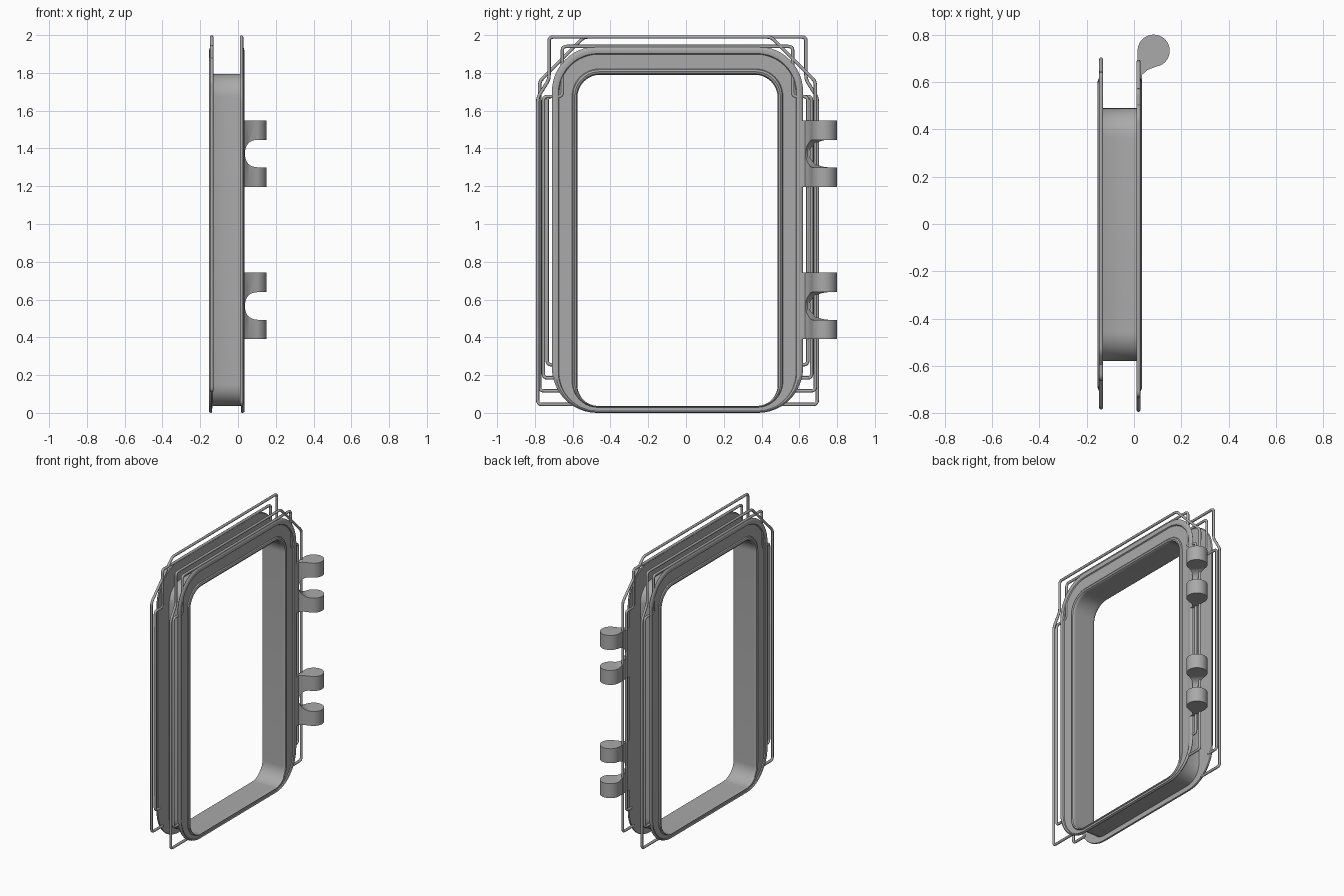
import bpy, bmesh, math
from mathutils import Vector

if "Cube" in bpy.data.objects:
    bpy.data.objects.remove(bpy.data.objects["Cube"])

XM = -0.06   # middle plane of the frame depth
YM = -0.045  # middle of the frame width

steel = bpy.data.materials.new("steel_grey")
steel.diffuse_color = (0.40, 0.40, 0.40, 1)
steel.use_nodes = True
steel.node_tree.nodes["Principled BSDF"].inputs["Base Color"].default_value = steel.diffuse_color


def finish(ob, angle=35):
    bpy.ops.object.select_all(action='DESELECT')
    ob.select_set(True)
    bpy.context.view_layer.objects.active = ob
    if ob.type == 'CURVE':
        bpy.ops.object.convert(target='MESH')
    ob.data.materials.clear()
    ob.data.materials.append(steel)
    bpy.ops.object.shade_smooth_by_angle(angle=math.radians(angle))


def mesh_object(name, bm):
    bmesh.ops.recalc_face_normals(bm, faces=bm.faces)
    me = bpy.data.meshes.new(name)
    bm.to_mesh(me)
    bm.free()
    ob = bpy.data.objects.new(name, me)
    bpy.context.collection.objects.link(ob)
    return ob


def rounded_rect(y0, y1, z0, z1, r_bottom, r_top, n=12):
    pts = []
    corners = [(y1, z0, r_bottom, -90), (y1, z1, r_top, 0),
               (y0, z1, r_top, 90), (y0, z0, r_bottom, 180)]
    for y, z, r, start in corners:
        cy = y - r if y == y1 else y + r
        cz = z - r if z == z1 else z + r
        for i in range(n + 1):
            a = math.radians(start + 90 * i / n)
            pts.append(Vector((0, cy + r * math.cos(a), cz + r * math.sin(a))))
    return pts


# Channel frame: thin web with a beaded flange on each side
inner = rounded_rect(-0.575, 0.485, 0.037, 1.79, 0.11, 0.12)
outer = rounded_rect(-0.71, 0.62, 0.0, 1.94, 0.24, 0.24)
half = [(0, 0.07), (0, 0.08), (0.04, 0.09), (0.11, 0.094), (0.18, 0.09), (0.21, 0.083),
        (0.72, 0.083), (0.75, 0.09), (0.86, 0.094), (0.95, 0.09), (1, 0.083),
        (0.96, 0.077), (0.05, 0.076), (0.03, 0.07)]
section = half + [(t, -h) for t, h in reversed(half)]
bm = bmesh.new()
rings = []
for t, h in section:
    rings.append([bm.verts.new(a.lerp(b, t) + Vector((XM + h, 0, 0)))
                  for a, b in zip(inner, outer)])
count = len(inner)
for i, ring in enumerate(rings):
    nxt = rings[(i + 1) % len(rings)]
    for j in range(count):
        k = (j + 1) % count
        bm.faces.new((ring[j], ring[k], nxt[k], nxt[j]))
finish(mesh_object("door_frame", bm))


def fillet(pts, r=0.022, n=4):
    out = [pts[0]]
    for a, b, c in zip(pts, pts[1:], pts[2:]):
        p, q = b + (a - b).normalized() * r, b + (c - b).normalized() * r
        for i in range(n + 1):
            t = i / n
            out.append(p * (1 - t) ** 2 + b * 2 * t * (1 - t) + q * t ** 2)
    return out + [pts[-1]]


def wire(name, x, path, flip):
    pts = [Vector((x, 2 * YM - y if flip else y, z)) for y, z in path]
    pts = fillet(pts)
    cu = bpy.data.curves.new(name, 'CURVE')
    cu.dimensions = '3D'
    cu.bevel_depth = 0.009
    cu.bevel_resolution = 2
    cu.use_fill_caps = True
    sp = cu.splines.new('POLY')
    sp.points.add(len(pts) - 1)
    for p, v in zip(sp.points, pts):
        p.co = (*v, 1)
    ob = bpy.data.objects.new(name, cu)
    bpy.context.collection.objects.link(ob)
    finish(ob, 50)


# Bent wires round each flange, the back pair mirrored
outer_path = [(-0.60, 0.045), (-0.785, 0.045), (-0.785, 1.67), (-0.725, 1.765),
              (-0.725, 1.99), (0.45, 1.99), (0.685, 1.755), (0.685, 0.117), (0.56, 0.117)]
inner_path = [(-0.67, 0.185), (-0.755, 0.185), (-0.755, 1.675), (-0.655, 1.675),
              (-0.655, 1.94), (0.565, 1.94), (0.565, 1.675), (0.645, 1.675),
              (0.645, 0.255), (0.59, 0.255)]
for side, h, flip in (("right", 0.079, False), ("left", -0.079, True)):
    wire(f"outer_wire_{side}", XM + h, outer_path, flip)
    wire(f"inner_wire_{side}", XM + h, inner_path, flip)


def extrude(name, pts, direction):
    bm = bmesh.new()
    face = bm.faces.new([bm.verts.new(p) for p in pts])
    res = bmesh.ops.extrude_face_region(bm, geom=[face])
    bmesh.ops.translate(bm, vec=direction,
                        verts=[v for v in res["geom"] if isinstance(v, bmesh.types.BMVert)])
    return mesh_object(name, bm)


# Hinges: teardrop lugs joined by a plate with a round notch between them
cx, cy, r = 0.083, 0.732, 0.068
for name, z0 in (("lower_hinge", 0.39), ("upper_hinge", 1.197)):
    pts = [Vector((0.017, 0.60, z0)), Vector((0.034, 0.60, z0)),
           Vector((0.034, 0.63, z0)), Vector((0.055, 0.65, z0))]
    for i in range(29):
        a = math.radians(-80 + 260 * i / 28)
        pts.append(Vector((cx + r * math.cos(a), cy + r * math.sin(a), z0)))
    hinge = extrude(name, pts, Vector((0, 0, 0.352)))
    # D-shaped cutter running across the neck
    u, w = Vector((1, 1, 0)).normalized(), Vector((1, -1, 0)).normalized()
    zc, rad, u0 = z0 + 0.176, 0.073, 0.546
    shape = [(u0 + 0.3, rad), (u0 + 0.3, -rad)]
    shape += [(u0 - rad * math.cos(a), rad * math.sin(a))
              for a in (math.radians(-90 + 180 * i / 16) for i in range(17))]
    cutter = extrude(name + "_cutter",
                     [u * s + Vector((0, 0, zc + t)) - w * 0.9 for s, t in shape], w * 1.2)
    mod = hinge.modifiers.new("notch", 'BOOLEAN')
    mod.object = cutter
    mod.operation = 'DIFFERENCE'
    mod.solver = 'EXACT'
    bpy.context.view_layer.objects.active = hinge
    bpy.ops.object.modifier_apply(modifier=mod.name)
    bpy.data.objects.remove(cutter)
    finish(hinge)
